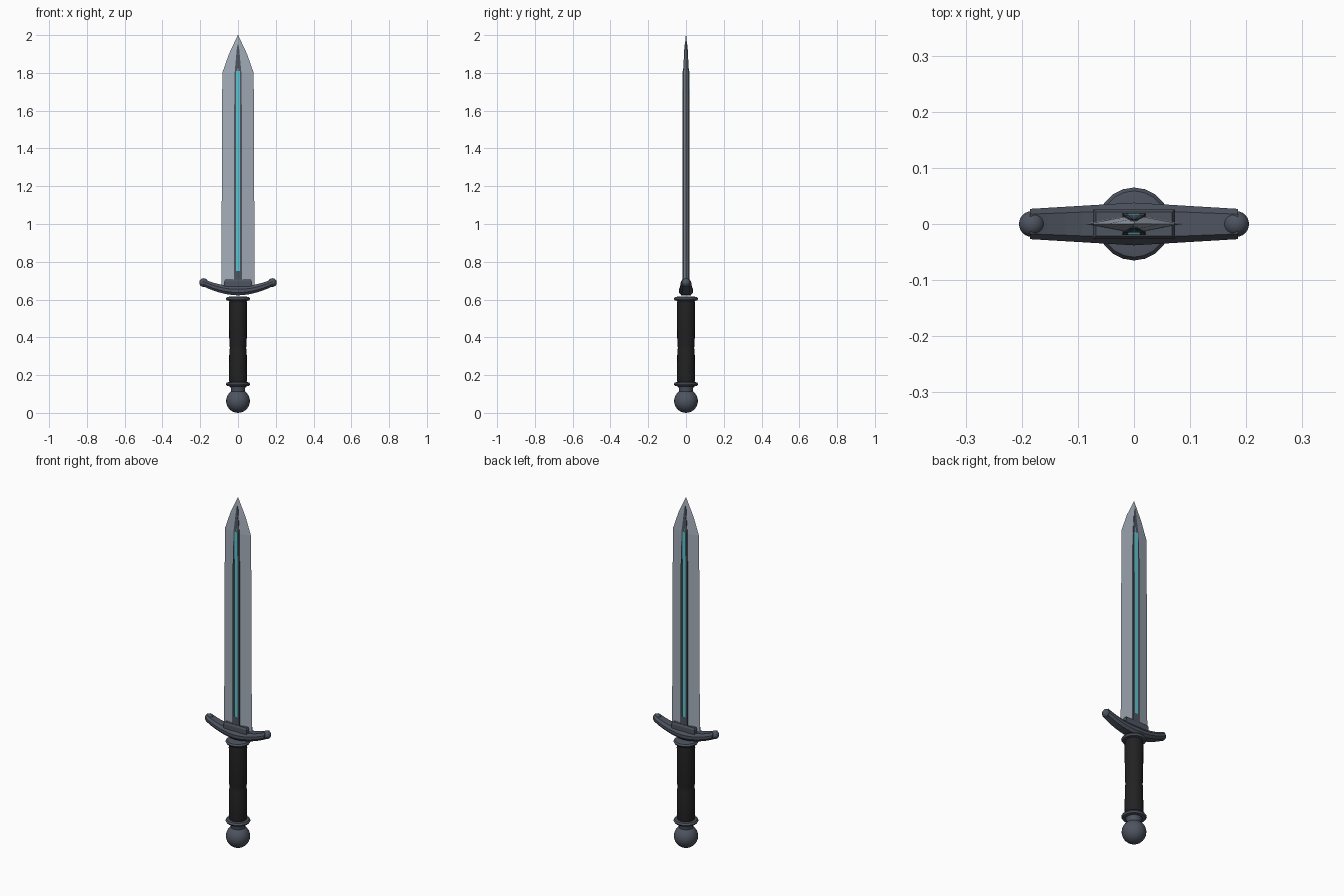
import bpy, bmesh, math

cube = bpy.data.objects.get("Cube")
if cube:
    bpy.data.objects.remove(cube, do_unlink=True)


def material(name, rgb):
    m = bpy.data.materials.new(name)
    m.use_nodes = True
    m.diffuse_color = (*rgb, 1)
    m.node_tree.nodes["Principled BSDF"].inputs["Base Color"].default_value = (*rgb, 1)
    return m


STEEL = material("pale steel", (0.37, 0.42, 0.49))
IRON = material("dark iron", (0.075, 0.088, 0.115))
LEATHER = material("black leather", (0.016, 0.016, 0.016))
GLOW = material("cyan glow", (0.11, 0.56, 0.63))


def finish(name, bm, mat, smooth=None):
    bmesh.ops.recalc_face_normals(bm, faces=bm.faces)
    mesh = bpy.data.meshes.new(name)
    bm.to_mesh(mesh)
    bm.free()
    mesh.materials.append(mat)
    ob = bpy.data.objects.new(name, mesh)
    bpy.context.collection.objects.link(ob)
    if smooth:
        bpy.ops.object.select_all(action='DESELECT')
        ob.select_set(True)
        bpy.context.view_layer.objects.active = ob
        bpy.ops.object.shade_smooth_by_angle(angle=math.radians(smooth))
    return ob


def loft(name, rings, mat, smooth=None):
    """Skin a row of equal rings and cap both ends."""
    bm = bmesh.new()
    rows = [[bm.verts.new(p) for p in ring] for ring in rings]
    n = len(rows[0])
    for a, b in zip(rows, rows[1:]):
        for i in range(n):
            j = (i + 1) % n
            bm.faces.new((a[i], a[j], b[j], b[i]))
    bm.faces.new(rows[0])
    bm.faces.new(rows[-1])
    return finish(name, bm, mat, smooth)


def lathe(name, profile, mat, sides=20):
    turn = [math.tau * i / sides for i in range(sides)]
    rings = [[(r * math.cos(a), r * math.sin(a), z) for a in turn] for r, z in profile]
    return loft(name, rings, mat, 40)


def ball(name, centre, radius):
    bm = bmesh.new()
    bmesh.ops.create_uvsphere(bm, u_segments=24, v_segments=14, radius=radius)
    bmesh.ops.translate(bm, verts=bm.verts, vec=centre)
    return finish(name, bm, IRON, 40)


def rect(x0, x1, y, z):
    return [(x0, -y, z), (x1, -y, z), (x1, y, z), (x0, y, z)]


# Blade: diamond section drawn out to a point
blade = [(0.088, 0.017, 0.68), (0.083, 0.016, 1.8), (0.048, 0.010, 1.9), (0.001, 0.001, 2.0)]
loft("blade", [[(-w, 0, z), (0, -t, z), (w, 0, z), (0, t, z)] for w, t, z in blade], STEEL)

# Fuller rails either side of the glowing strip
rails = [(0.011, 0.021, 0.0195, 0.70), (0.011, 0.020, 0.019, 1.62),
         (0.010, 0.018, 0.0155, 1.80), (0.001, 0.005, 0.008, 1.94)]
for side, s in (("left", 1), ("right", -1)):
    loft(side + "_rail", [rect(s * a, s * b, y, z) for a, b, y, z in rails], IRON)
loft("glow_strip", [rect(-0.011, 0.011, 0.018, z) for z in (0.75, 1.81)], GLOW)
loft("strip_base", [rect(-0.011, 0.011, 0.0185, z) for z in (0.69, 0.75)], IRON)
loft("strip_tip", [rect(-w, w, y, z) for w, y, z in
                   ((0.011, 0.015, 1.81), (0.002, 0.008, 1.95))], IRON)

# Upswept guard with a chamfered section
STEPS = 12
guard = []
for i in range(STEPS + 1):
    x = 0.185 * (2 * i / STEPS - 1)
    t = abs(x) / 0.185
    y, h, z = 0.038 - 0.011 * t, 0.025 - 0.006 * t, 0.647 + 0.043 * t * t
    section = [(1, -0.4), (1, 0.3), (0.65, 1), (-0.65, 1),
               (-1, 0.3), (-1, -0.4), (-0.65, -1), (0.65, -1)]
    guard.append([(x, y * a, z + h * b) for a, b in section])
loft("guard", guard, IRON)
loft("blade_socket", [rect(-0.073, 0.073, 0.026, 0.66), rect(-0.073, 0.073, 0.026, 0.695),
                      rect(-0.068, 0.068, 0.021, 0.705)], IRON)
for side, s in (("left", 1), ("right", -1)):
    ball(side + "_guard_knob", (s * 0.182, 0, 0.69), 0.023)

# Wrapped grip, faintly waisted
lathe("grip", [(0.045, 0.155), (0.048, 0.18), (0.046, 0.33), (0.043, 0.345),
               (0.046, 0.36), (0.048, 0.57), (0.045, 0.605)], LEATHER)

# Rounded collars at both ends of the grip
for name, z in (("lower_collar", 0.152), ("upper_collar", 0.604)):
    lathe(name, [(0.047, z - 0.011), (0.059, z - 0.009), (0.065, z),
                 (0.059, z + 0.009), (0.047, z + 0.011)], IRON)

# Pommel
lathe("pommel_neck", [(0.036, 0.10), (0.038, 0.13), (0.044, 0.145)], IRON)
ball("pommel", (0, 0, 0.063), 0.063)
